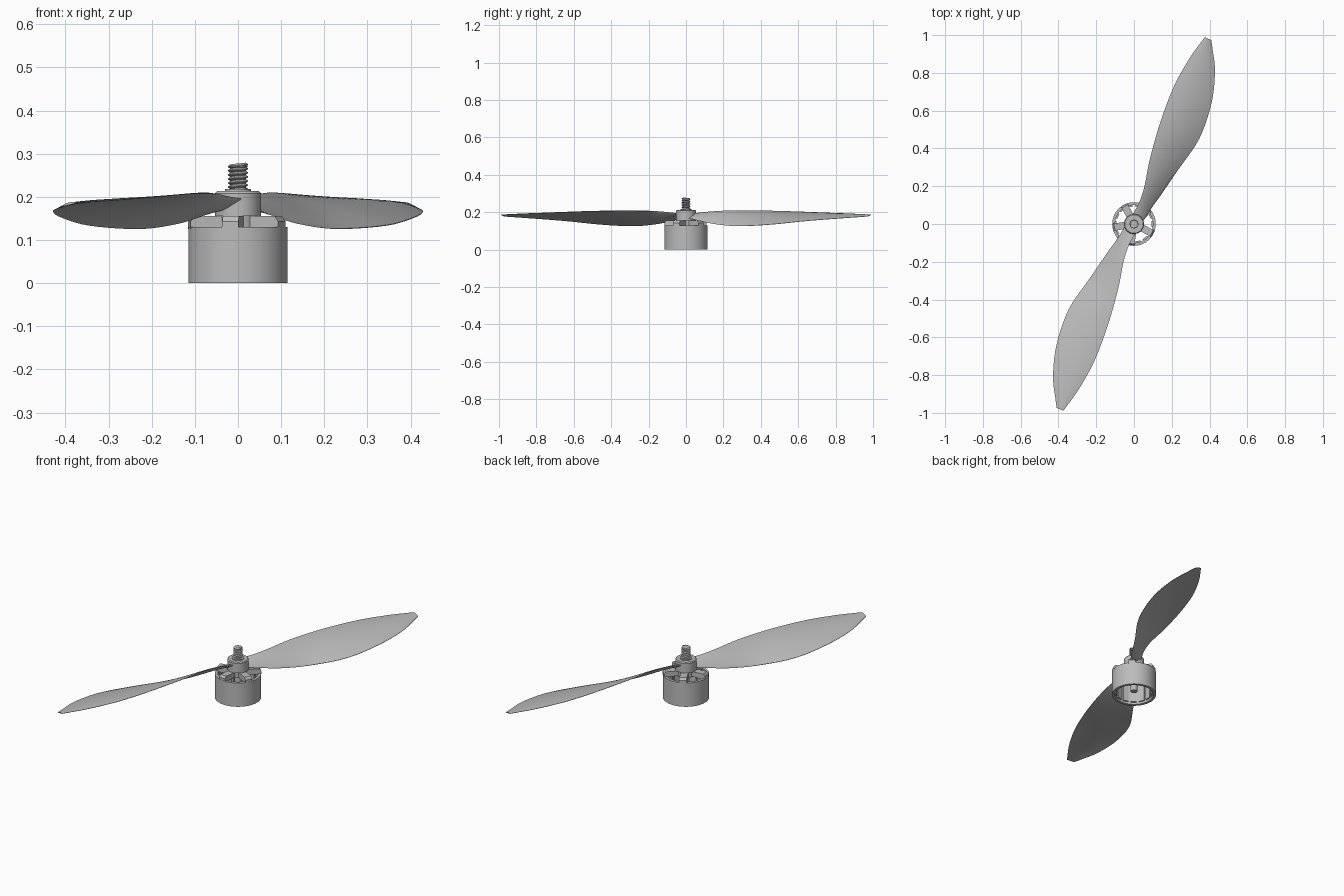
import bpy, bmesh, math
from mathutils import Vector, Matrix

old = bpy.data.objects.get("Cube")
if old:
    bpy.data.objects.remove(old)

grey = bpy.data.materials.new("plain_grey")
grey.use_nodes = True
grey.diffuse_color = (0.5, 0.5, 0.5, 1)
grey.node_tree.nodes["Principled BSDF"].inputs["Base Color"].default_value = (0.5, 0.5, 0.5, 1)


def finish(name, bm, angle=35):
    bmesh.ops.remove_doubles(bm, verts=bm.verts, dist=1e-5)
    bmesh.ops.recalc_face_normals(bm, faces=bm.faces)
    mesh = bpy.data.meshes.new(name)
    bm.to_mesh(mesh)
    bm.free()
    obj = bpy.data.objects.new(name, mesh)
    bpy.context.collection.objects.link(obj)
    mesh.materials.append(grey)
    bpy.ops.object.select_all(action='DESELECT')
    obj.select_set(True)
    bpy.context.view_layer.objects.active = obj
    bpy.ops.object.shade_smooth_by_angle(angle=math.radians(angle))
    return obj


def lathe(name, profile, steps=64):
    """Spin a closed (radius, height) outline about the z axis."""
    bm = bmesh.new()
    vs = [bm.verts.new((r, 0, z)) for r, z in profile]
    es = [bm.edges.new((vs[i], vs[(i + 1) % len(vs)])) for i in range(len(vs))]
    bmesh.ops.spin(bm, geom=vs + es, cent=(0, 0, 0), axis=(0, 0, 1),
                   angle=math.tau, steps=steps)
    return finish(name, bm)


def radial_copies(name, profile, width, count, start):
    """Extrude a (radius, height) outline sideways and repeat it around z."""
    bm = bmesh.new()
    for k in range(count):
        turn = Matrix.Rotation(start + math.tau * k / count, 3, 'Z')
        a, b = [[bm.verts.new(turn @ Vector((r, s * width / 2, z))) for r, z in profile]
                for s in (-1, 1)]
        bm.faces.new(a)
        bm.faces.new(b)
        for i in range(len(a)):
            j = (i + 1) % len(a)
            bm.faces.new((a[i], a[j], b[j], b[i]))
    return finish(name, bm)


# Motor bell: open can, spoked top, magnets inside
lathe("motor_bell", [(0.1, 0), (0.115, 0), (0.115, 0.13), (0.1, 0.13)])
radial_copies("bell_spokes", [(0.03, 0.13), (0.1, 0.125), (0.114, 0.125), (0.114, 0.143),
                              (0.105, 0.155), (0.03, 0.155)], 0.038, 5, math.radians(261))
radial_copies("magnets", [(0.092, 0.012), (0.102, 0.012), (0.102, 0.11), (0.092, 0.11)],
              0.03, 14, 0)
lathe("bell_hub", [(0, 0.125), (0.045, 0.125), (0.045, 0.156), (0, 0.156)], 32)

# Propeller hub, washer and threaded shaft
lathe("propeller_hub", [(0, 0.155), (0.053, 0.155), (0.053, 0.208), (0.049, 0.213), (0, 0.213)], 48)
lathe("washer", [(0, 0.212), (0.03, 0.212), (0.03, 0.218), (0, 0.218)], 32)
lathe("shaft", [(0, 0.02), (0.018, 0.02), (0.018, 0.268), (0.022, 0.269),
                (0.022, 0.272), (0.019, 0.275), (0, 0.275)], 32)

pitch = 0.0095
bm = bmesh.new()
tooth = [bm.verts.new((r, 0, 0.213 + pitch * f))
         for r, f in ((0.0175, 0), (0.0235, 0.4), (0.0235, 0.6), (0.0175, 1))]
for a, b in zip(tooth, tooth[1:]):
    bm.edges.new((a, b))
thread = finish("shaft_thread", bm)
screw = thread.modifiers.new("Helix", 'SCREW')
screw.screw_offset = pitch
screw.iterations = 6
screw.steps = screw.render_steps = 24
screw.use_smooth_shade = False
screw.use_normal_calculate = True

# Blade stations: distance, upper edge offset, lower edge offset, their heights
STATIONS = [
    (0.0, -0.035, 0.035, 0.190, 0.175),
    (0.1, -0.020, 0.050, 0.200, 0.155),
    (0.2, -0.026, 0.072, 0.207, 0.137),
    (0.35, -0.057, 0.102, 0.209, 0.126),
    (0.55, -0.082, 0.142, 0.205, 0.134),
    (0.75, -0.090, 0.128, 0.198, 0.153),
    (0.91, -0.074, 0.080, 0.192, 0.166),
    (1.01, -0.053, 0.025, 0.188, 0.174),
    (1.057, -0.041, -0.003, 0.186, 0.178),
]


def smooth_stations(points, sub=5):
    pts = [Vector(p) for p in points]
    out = []
    for i in range(len(pts) - 1):
        p0, p1, p2 = pts[max(i - 1, 0)], pts[i], pts[i + 1]
        p3 = pts[min(i + 2, len(pts) - 1)]
        for k in range(sub):
            t = k / sub
            out.append(0.5 * (2 * p1 + (p2 - p0) * t + (2 * p0 - 5 * p1 + 4 * p2 - p3) * t * t
                              + (3 * p1 - p0 - 3 * p2 + p3) * t ** 3))
    return out + [pts[-1]]


def blade(name, turn):
    along, across = Vector((0.39, 0.92, 0)), Vector((0.92, -0.39, 0))
    rot = Matrix.Rotation(turn, 3, 'Z')
    bm = bmesh.new()
    n = 10
    rings = []
    for s, left, right, z_left, z_right in smooth_stations(STATIONS):
        thick = 0.004 + 0.012 * max(0, 1 - s / 0.4)
        camber = 0.05 * (right - left) * min(1, s / 0.3)
        upper, lower = [], []
        for i in range(n + 1):
            f = i / n
            bulge = 4 * f * (1 - f)
            p = along * s + across * (left + (right - left) * f)
            p.z = z_left + (z_right - z_left) * f + camber * bulge
            h = Vector((0, 0, 0.0008 + thick * bulge / 2))
            upper.append(bm.verts.new(rot @ (p + h)))
            lower.append(bm.verts.new(rot @ (p - h)))
        rings.append(upper + lower[::-1])
    for a, b in zip(rings, rings[1:]):
        for i in range(len(a)):
            j = (i + 1) % len(a)
            bm.faces.new((a[i], a[j], b[j], b[i]))
    bm.faces.new(rings[0])
    bm.faces.new(rings[-1])
    finish(name, bm, 50)


blade("back_blade", 0)
blade("front_blade", math.pi)
